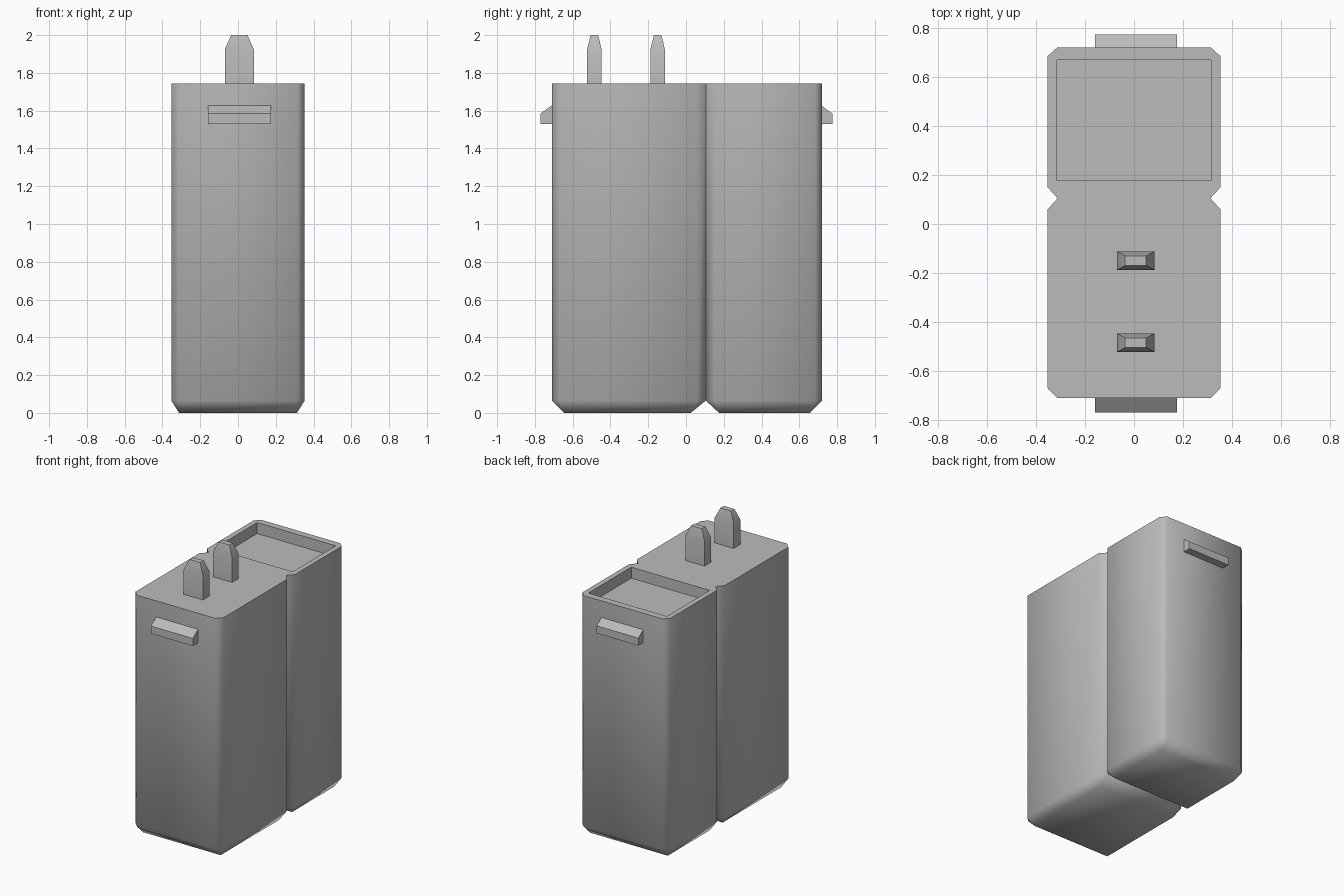
import bpy, bmesh, math

cube = bpy.data.objects.get("Cube")
if cube:
    bpy.data.objects.remove(cube, do_unlink=True)

grey = bpy.data.materials.new("grey plastic")
grey.use_nodes = True
COLOUR = (0.5, 0.5, 0.5, 1)
grey.diffuse_color = COLOUR
grey.node_tree.nodes["Principled BSDF"].inputs["Base Color"].default_value = COLOUR


def finish(name, bm, angle):
    """Turn a bmesh into a shaded, coloured object."""
    bmesh.ops.recalc_face_normals(bm, faces=bm.faces)
    mesh = bpy.data.meshes.new(name)
    bm.to_mesh(mesh)
    bm.free()
    mesh.materials.append(grey)
    obj = bpy.data.objects.new(name, mesh)
    bpy.context.collection.objects.link(obj)
    bpy.ops.object.select_all(action='DESELECT')
    obj.select_set(True)
    bpy.context.view_layer.objects.active = obj
    bpy.ops.object.shade_smooth_by_angle(angle=math.radians(angle))
    return obj


def build_body():
    TOP, CHAMFER, FLOOR = 1.745, 0.065, 1.665
    # Half outline from front to back, with the side notch in the middle
    half = [(.315, -.71), (.353, -.67), (.353, .06), (.312, .105),
            (.353, .15), (.353, .685), (.315, .72)]
    bm = bmesh.new()

    def pair(x, y, z):
        return [bm.verts.new((s * x, y, z)) for s in (1, -1)]

    top = [pair(x, y, TOP) for x, y in half]
    low = [pair(x, y, CHAMFER) for x, y in half]
    rim = [pair(.315, y, TOP) for y in (.178, .67)]
    floor = [pair(.315, y, FLOOR) for y in (.178, .67)]
    front_base = [pair(.312, y, 0) for y in (-.645, .025)]
    rear_base = [pair(.312, y, 0) for y in (.175, .655)]

    def across(a, b):
        bm.faces.new((a[0], b[0], b[1], a[1]))

    # Side walls, bottom chamfers and the rim beside the recess
    for s in (0, 1):
        for i in range(len(half) - 1):
            bm.faces.new((low[i][s], low[i + 1][s], top[i + 1][s], top[i][s]))
        for k, (a, b) in ((0, front_base), (3, rear_base)):
            p = [v[s] for v in low[k:k + 4]]
            bm.faces.new((p[0], p[1], a[s]))
            bm.faces.new((p[1], p[2], b[s], a[s]))
            bm.faces.new((p[2], p[3], b[s]))
        bm.faces.new([v[s] for v in top[3:]] + [rim[1][s], rim[0][s]])
        bm.faces.new((rim[0][s], rim[1][s], floor[1][s], floor[0][s]))

    # Front and back walls, both bases and the groove between them
    across(low[0], top[0])
    across(low[6], top[6])
    for k, (a, b) in ((0, front_base), (3, rear_base)):
        across(low[k], a)
        across(a, b)
        across(b, low[k + 3])

    # Top surface and recess
    bm.faces.new([v[0] for v in top[:4]] + [v[1] for v in reversed(top[:4])])
    across(top[3], rim[0])
    across(rim[1], top[6])
    for a, b in zip(rim, floor):
        across(a, b)
    across(*floor)
    return finish("body", bm, 60)


def build_clip(name, wall, out):
    """Wedge clip: flat underside, short outer face, sloping top."""
    profile = [(wall - .01 * out, 1.53), (wall + .06 * out, 1.53),
               (wall + .06 * out, 1.585), (wall, 1.628), (wall - .01 * out, 1.628)]
    bm = bmesh.new()
    face = bm.faces.new([bm.verts.new((-.16, y, z)) for y, z in profile])
    side = bmesh.ops.extrude_face_region(bm, geom=[face])
    verts = [g for g in side["geom"] if isinstance(g, bmesh.types.BMVert)]
    bmesh.ops.translate(bm, vec=(.336, 0, 0), verts=verts)
    return finish(name, bm, 30)


def build_prong(name, y):
    """Flat blade with a tapered tip."""
    bm = bmesh.new()
    rings = []
    for hx, hy, z in ((.077, .038, 1.74), (.077, .038, 1.925), (.043, .02, 2.0)):
        rings.append([bm.verts.new((.007 + sx * hx, y + sy * hy, z))
                      for sx, sy in ((-1, -1), (1, -1), (1, 1), (-1, 1))])
    for a, b in zip(rings, rings[1:]):
        for i in range(4):
            j = (i + 1) % 4
            bm.faces.new((a[i], a[j], b[j], b[i]))
    bm.faces.new(rings[0])
    bm.faces.new(rings[-1])
    return finish(name, bm, 35)


build_body()
build_clip("front_clip", -.71, -1)
build_clip("back_clip", .715, 1)
build_prong("front_prong", -.485)
build_prong("rear_prong", -.15)
